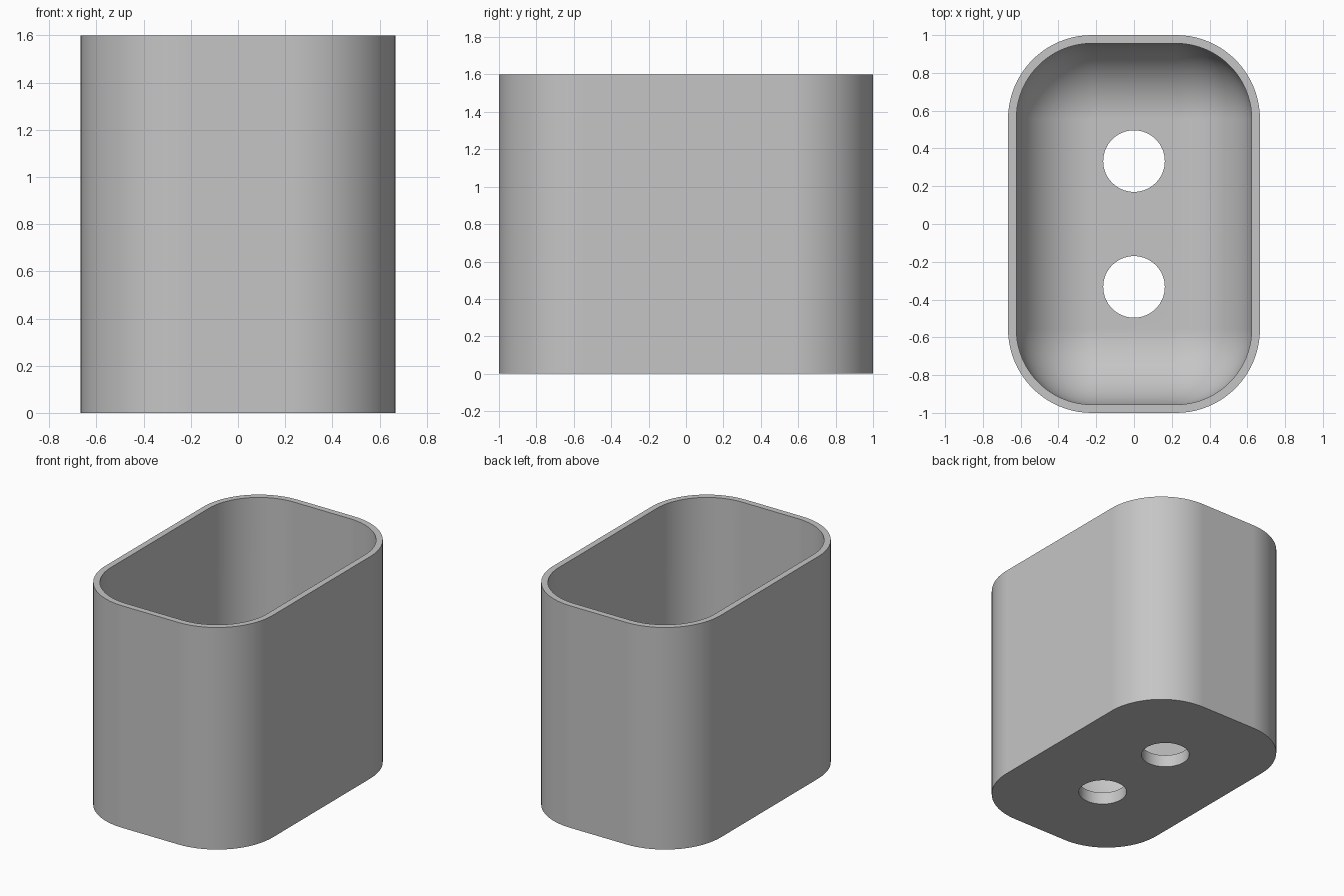
import bpy, bmesh
from math import pi, sin, cos

HALF_X, HALF_Y, HEIGHT = 0.667, 1.0, 1.6
CORNER, WALL, FLOOR, FILLET = 0.444, 0.044, 0.09, 0.4
HOLE_RADIUS, HOLE_Y = 0.163, 0.333
CORNER_STEPS, FILLET_STEPS = 20, 16

cube = bpy.data.objects.get("Cube")
if cube:
    bpy.data.objects.remove(cube, do_unlink=True)

grey = bpy.data.materials.new("plain grey")
grey.use_nodes = True
colour = (0.56, 0.56, 0.56, 1)
grey.diffuse_color = colour
grey.node_tree.nodes["Principled BSDF"].inputs["Base Color"].default_value = colour


def rounded_ring(bm, inset, z):
    """Rounded rectangle of vertices, shrunk by an inset."""
    radius = max(CORNER - inset, 0)
    cx, cy = HALF_X - CORNER, HALF_Y - CORNER
    ring = []
    for corner, (sx, sy) in enumerate([(1, 1), (-1, 1), (-1, -1), (1, -1)]):
        for i in range(CORNER_STEPS + 1):
            a = (corner + i / CORNER_STEPS) * pi / 2
            ring.append(bm.verts.new((sx * cx + radius * cos(a), sy * cy + radius * sin(a), z)))
    return ring


# Outer wall, flat rim, inner wall, then a rounded fillet down to the floor
sections = [(0, 0), (0, HEIGHT), (WALL, HEIGHT)]
for i in range(FILLET_STEPS + 1):
    a = i / FILLET_STEPS * pi / 2
    sections.append((WALL + FILLET * (1 - cos(a)), FLOOR + FILLET * (1 - sin(a))))

bm = bmesh.new()
rings = [rounded_ring(bm, inset, z) for inset, z in sections]
for low, high in zip(rings, rings[1:]):
    for i in range(len(low)):
        j = (i + 1) % len(low)
        bm.faces.new((low[i], low[j], high[j], high[i]))
bm.faces.new(rings[0][::-1])
bm.faces.new(rings[-1])
bmesh.ops.remove_doubles(bm, verts=bm.verts[:], dist=0.0005)
bmesh.ops.recalc_face_normals(bm, faces=bm.faces[:])
mesh = bpy.data.meshes.new("open_container")
bm.to_mesh(mesh)
bm.free()
container = bpy.data.objects.new("open_container", mesh)
bpy.context.collection.objects.link(container)
mesh.materials.append(grey)

bpy.ops.object.select_all(action="DESELECT")

# Two round holes through the floor
for side in (-1, 1):
    bpy.ops.mesh.primitive_cylinder_add(vertices=64, radius=HOLE_RADIUS, depth=0.5,
                                        location=(0, side * HOLE_Y, 0))
    cutter = bpy.context.object
    cutter.name = "hole_cutter"
    cutter.hide_render = True
    cutter.data.materials.append(grey)
    cut = container.modifiers.new("floor_hole", "BOOLEAN")
    cut.operation, cut.solver, cut.object = "DIFFERENCE", "EXACT", cutter
    bpy.context.view_layer.objects.active = container
    bpy.ops.object.modifier_apply(modifier=cut.name)
    bpy.data.objects.remove(cutter, do_unlink=True)

# Smooth curves with crisp rims
container.select_set(True)
bpy.context.view_layer.objects.active = container
bpy.ops.object.shade_smooth_by_angle(angle=pi / 6)
weighted = container.modifiers.new("even_shading", "WEIGHTED_NORMAL")
weighted.keep_sharp = True
